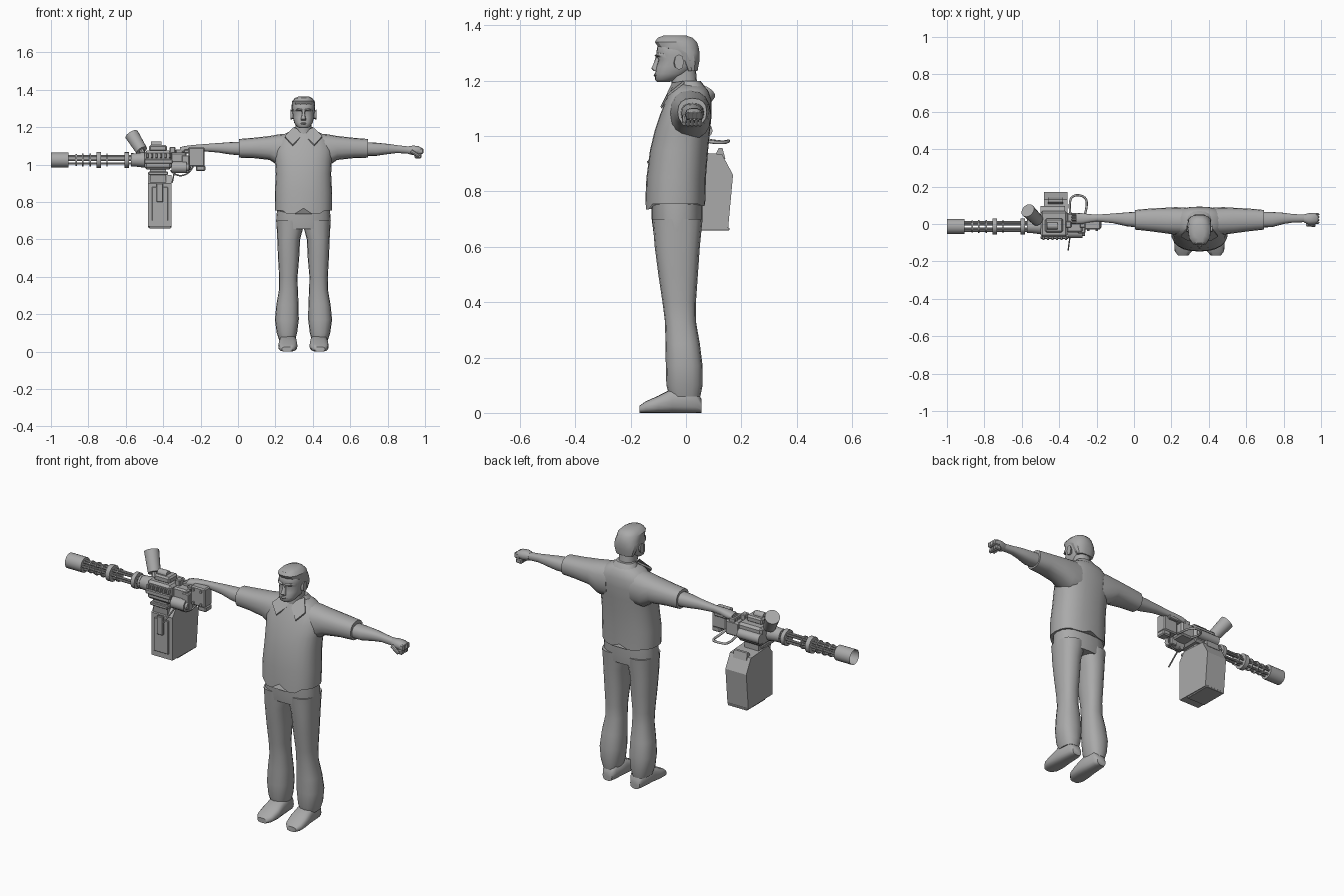
import bpy, bmesh, math
from mathutils import Vector

CX = 0.35      # centre of the figure
GY = -0.013    # barrel axis
BZ = 1.025
grey = bpy.data.materials.new("plain_grey")
grey.diffuse_color = (0.4, 0.4, 0.4, 1)


def finish(name, bm, smooth=40):
    bmesh.ops.recalc_face_normals(bm, faces=bm.faces)
    me = bpy.data.meshes.new(name)
    bm.to_mesh(me)
    bm.free()
    ob = bpy.data.objects.new(name, me)
    bpy.context.collection.objects.link(ob)
    me.materials.append(grey)
    if smooth:
        bpy.ops.object.select_all(action='DESELECT')
        ob.select_set(True)
        bpy.context.view_layer.objects.active = ob
        bpy.ops.object.shade_smooth_by_angle(angle=math.radians(smooth))
    return ob


def loft(name, axis, sections, sides=16, power=2.4, s=1, shape=None, smooth=50):
    """Skin rounded sections (t, u0, u1, v0, v1); x is measured from the figure centre."""
    bm = bmesh.new()
    rings = []
    for k, (t, u0, u1, v0, v1) in enumerate(sections):
        ring = []
        for i in range(sides):
            a = 2 * math.pi * i / sides
            c, d = math.cos(a), math.sin(a)
            u = (u0 + u1) / 2 + (u1 - u0) / 2 * math.copysign(abs(c) ** (2 / power), c)
            v = (v0 + v1) / 2 + (v1 - v0) / 2 * math.copysign(abs(d) ** (2 / power), d)
            p = Vector({'z': (u, v, t), 'x': (t, u, v), 'y': (u, t, v)}[axis])
            if shape:
                shape(k, i, p)
            ring.append(bm.verts.new((CX + s * p.x, p.y, p.z)))
        rings.append(ring)
    for a, b in zip(rings, rings[1:]):
        for i in range(sides):
            j = (i + 1) % sides
            bm.faces.new((a[i], a[j], b[j], b[i]))
    bm.faces.new(rings[0])
    bm.faces.new(rings[-1])
    return finish(name, bm, smooth)


def box(name, x, y, z, bevel=0.004):
    bm = bmesh.new()
    bmesh.ops.create_cube(bm, size=1)
    for v in bm.verts:
        v.co = [(r[0] + r[1]) / 2 + c * (r[1] - r[0]) for c, r in zip(v.co, (x, y, z))]
    if bevel:
        bmesh.ops.bevel(bm, geom=bm.edges[:], offset=bevel, segments=1, affect='EDGES')
    return finish(name, bm, 0)


def rod(name, a, b, r, sides=12, r2=None, hollow=0):
    a, b = Vector(a), Vector(b)
    bm = bmesh.new()
    bmesh.ops.create_cone(bm, cap_ends=True, segments=sides, radius1=r,
                          radius2=r if r2 is None else r2, depth=(b - a).length)
    if hollow:  # sunken bore in the far end
        cap = [f for f in bm.faces if f.normal.z > 0.9]
        bmesh.ops.inset_region(bm, faces=cap, thickness=r * 0.2)
        bmesh.ops.translate(bm, verts=cap[0].verts, vec=(0, 0, -hollow))
    q = (b - a).to_track_quat('Z', 'Y').to_matrix().to_4x4()
    q.translation = (a + b) / 2
    bm.transform(q)
    return finish(name, bm)


def panel(name, outline, width, x0):
    """Side outline in (y, z) extruded along x."""
    bm = bmesh.new()
    f = bm.faces.new([bm.verts.new((x0, y, z)) for y, z in outline])
    r = bmesh.ops.extrude_face_region(bm, geom=[f])
    bmesh.ops.translate(bm, vec=(width, 0, 0), verts=[v for v in r['geom'] if isinstance(v, bmesh.types.BMVert)])
    return finish(name, bm, 0)


def cable(name, pts, r):
    cu = bpy.data.curves.new(name, 'CURVE')
    cu.dimensions = '3D'
    cu.bevel_depth, cu.bevel_resolution, cu.resolution_u = r, 2, 6
    sp = cu.splines.new('NURBS')
    sp.points.add(len(pts) - 1)
    for p, c in zip(sp.points, pts):
        p.co = (*c, 1)
    sp.use_endpoint_u, sp.order_u = True, 3
    cu.materials.append(grey)
    ob = bpy.data.objects.new(name, cu)
    bpy.context.collection.objects.link(ob)


# Shirt with a split hem at front and back
def hem(k, i, p):
    if k == 0 and abs(p.x) < 0.09:
        p.z += 0.012 if abs(p.x) < 0.01 else (-0.02 if p.y < 0 else -0.008)


loft("shirt", 'z', [(.755, -.152, .152, -.147, .07), (.85, -.153, .153, -.143, .072),
     (.95, -.148, .148, -.13, .08), (1.02, -.152, .152, -.113, .087), (1.08, -.158, .158, -.093, .093),
     (1.13, -.14, .14, -.072, .092), (1.165, -.1, .1, -.055, .08), (1.187, -.052, .052, -.045, .06)],
     sides=24, shape=hem)

# Hips
loft("hips", 'z', [(.655, -.143, .143, -.118, .055), (.7, -.146, .146, -.124, .06),
     (.78, -.14, .14, -.125, .06)], sides=20)

for s, side in ((-1, "right"), (1, "left")):
    loft(side + "_sleeve", 'x', [(.07, -.06, .088, .99, 1.168), (.13, -.057, .09, .99, 1.162),
         (.18, -.05, .087, 1.025, 1.153), (.27, -.038, .082, 1.035, 1.143),
         (.345, -.03, .075, 1.037, 1.137)], s=s)
    loft(side + "_trouser_leg", 'z', [(.7, .0, .145, -.122, .06), (.66, .002, .143, -.118, .056),
         (.6, .018, .14, -.113, .05), (.5, .023, .136, -.1, .043), (.4, .032, .13, -.085, .036),
         (.33, .03, .131, -.076, .036), (.25, .026, .145, -.074, .05), (.17, .025, .153, -.073, .06),
         (.1, .034, .143, -.071, .06), (.06, .045, .13, -.06, .052)], s=s)
    loft(side + "_shoe", 'y', [(.056, .055, .11, .0, .05), (.035, .042, .122, 0, .085),
         (-.05, .035, .13, 0, .088), (-.1, .032, .135, 0, .062), (-.145, .04, .132, 0, .042),
         (-.168, .06, .115, 0, .026)], power=2.8, s=s)
    # Collar flaps
    bm = bmesh.new()
    quad = [(.006, -.052, 1.15), (.058, -.088, 1.1), (.1, -.064, 1.145), (.054, -.005, 1.192), (.035, -.046, 1.186)]
    f = bm.faces.new([bm.verts.new((CX + s * x, y, z)) for x, y, z in quad])
    r = bmesh.ops.extrude_face_region(bm, geom=[f])
    bmesh.ops.translate(bm, vec=(0, -.004, .007), verts=[v for v in r['geom'] if isinstance(v, bmesh.types.BMVert)])
    finish(side + "_collar_flap", bm, 0)
    # Ears
    loft(side + "_ear", 'x', [(.055, -.045, -.015, 1.245, 1.285), (.07, -.042, -.008, 1.24, 1.295)], sides=8, s=s)
    # Brow over each eye
    loft(side + "_brow", 'x', [(.008, -.113, -.085, 1.284, 1.297), (.035, -.109, -.08, 1.287, 1.302),
         (.052, -.085, -.06, 1.282, 1.298)], sides=6, s=s)

# Collar band, neck and head
loft("collar_band", 'z', [(1.15, -.085, .085, -.035, .085), (1.18, -.064, .064, -.03, .068),
     (1.2, -.05, .05, -.02, .052)], sides=16)
loft("neck", 'z', [(1.13, -.045, .045, -.06, .05), (1.19, -.043, .043, -.052, .04), (1.25, -.044, .044, -.06, .035)])
loft("head", 'z', [(1.196, -.022, .022, -.104, -.06), (1.203, -.036, .036, -.112, -.035),
     (1.225, -.05, .05, -.112, .01), (1.25, -.056, .056, -.108, .033), (1.275, -.059, .059, -.1, .042),
     (1.293, -.06, .06, -.107, .044), (1.32, -.06, .06, -.105, .043), (1.345, -.05, .05, -.09, .03)], sides=20)
loft("nose", 'z', [(1.236, -.014, .014, -.118, -.09), (1.244, -.014, .014, -.126, -.09),
     (1.262, -.009, .009, -.117, -.09), (1.288, -.007, .007, -.109, -.09)], sides=8)
loft("lips", 'x', [(-.022, -.108, -.095, 1.216, 1.224), (0, -.117, -.095, 1.213, 1.228),
     (.022, -.108, -.095, 1.216, 1.224)], sides=8)
loft("hair", 'z', [(1.235, -.05, .05, .0, .042), (1.27, -.062, .062, -.02, .049),
     (1.3, -.063, .063, -.045, .05), (1.318, -.063, .063, -.1, .048), (1.34, -.06, .06, -.114, .041),
     (1.355, -.047, .047, -.104, .026), (1.364, -.027, .03, -.08, .0)], sides=14, smooth=30)

# Free arm with a closed fist
loft("left_forearm", 'x', [(.32, -.02, .066, 1.047, 1.12), (.39, -.016, .064, 1.047, 1.117),
     (.45, 0, .06, 1.056, 1.111), (.5, .008, .053, 1.062, 1.104), (.57, .01, .05, 1.058, 1.096)])
loft("left_hand", 'x', [(.56, .008, .052, 1.056, 1.098), (.585, -.004, .058, 1.05, 1.103),
     (.615, -.002, .06, 1.052, 1.1), (.635, .002, .056, 1.056, 1.088)], sides=10)
for k in range(4):
    y = .001 + k * .0145
    for part, x, z in (("knuckle", (.955, .991), (1.058, 1.088)), ("fingertip", (.945, .981), (1.034, 1.06))):
        box("left_%s_%d" % (part, k), x, (y, y + .0135), z, .005)
rod("left_thumb", (.925, -.002, 1.072), (.967, -.008, 1.045), .011, 8, .008)

# Arm holding the weapon
loft("right_forearm", 'x', [(.32, -.02, .066, 1.048, 1.123), (.39, -.012, .062, 1.054, 1.12),
     (.46, .004, .056, 1.065, 1.115), (.55, .014, .05, 1.072, 1.108), (.59, .008, .053, 1.07, 1.105),
     (.63, .0, .058, 1.062, 1.1), (.66, .0, .056, 1.06, 1.093)], s=-1)
for k in range(4):
    y = .001 + k * .0145
    box("right_finger_%d" % k, (-.335, -.295), (y, y + .0135), (1.045, 1.082), .005)

# Rotary barrels, clamps and muzzle
rod("muzzle", (-.905, GY, BZ), (-1, GY, BZ), .04, 20, hollow=.07)
for k in range(6):
    a = math.pi / 3 * k
    dy, dz = .022 * math.cos(a), .022 * math.sin(a)
    rod("barrel_%d" % k, (-.93, GY + dy, BZ + dz), (-.57, GY + dy, BZ + dz), .0065, 8)
for x, w, r in ((-.745, .025, .043), (-.83, .006, .034), (-.79, .006, .034), (-.865, .006, .032),
                (-.70, .006, .034), (-.595, .022, .042), (-.565, .012, .036)):
    rod("barrel_clamp", (x - w / 2, GY, BZ), (x + w / 2, GY, BZ), r, 16)
rod("rotor_housing", (-.56, GY, BZ), (-.48, GY, BZ), .034, 16, .044)

# Receiver with top cover and rails
box("receiver", (-.5, -.355), (-.07, .07), (.975, 1.075), .012)
box("receiver_rear", (-.36, -.275), (-.045, .06), (.985, 1.065), .008)
box("top_cover", (-.475, -.38), (-.045, .03), (1.07, 1.105), .008)
rod("sight_drum", (-.465, -.01, 1.105), (-.41, -.01, 1.105), .019, 12)
box("rear_sight", (-.365, -.335), (-.02, .015), (1.06, 1.095))
for k in range(6):
    x = -.49 + k * .024
    box("side_rib_%d" % k, (x, x + .012), (-.085, -.065), (1.035, 1.06), .002)
box("side_rail", (-.5, -.35), (-.08, -.065), (1.005, 1.03))
rod("side_motor", (-.5, .07, 1.02), (-.37, .07, 1.02), .026, 12)
rod("drive_motor", (-.355, -.045, .985), (-.275, -.045, .985), .031, 14)
rod("motor_cap", (-.275, -.045, .985), (-.262, -.045, .985), .02, 12)
rod("spotlight", (-.515, .02, 1.075), (-.568, .072, 1.16), .032, 16, .038)
rod("spotlight_mount", (-.5, .0, 1.04), (-.52, .025, 1.085), .014, 8)

# Rear plate and grip
box("rear_plate", (-.265, -.178), (-.03, .035), (.99, 1.092), .006)
box("rear_plate_foot", (-.225, -.175), (-.025, .03), (.965, .995), .006)
box("top_bridge", (-.29, -.2), (-.02, .05), (1.06, 1.08))
box("trigger_block", (-.3, -.26), (-.05, -.01), (.955, 1.05))
for x in (-.245, -.2):
    for z in (1.005, 1.075):
        rod("plate_bolt", (x, -.038, z), (x, -.028, z), .007, 8)
rod("cocking_lever", (-.34, -.05, .96), (-.352, -.14, .905), .004, 6)
rod("lever_pivot", (-.34, -.06, .965), (-.34, -.02, .965), .014, 8)

# Ammunition box with chute
panel("ammo_box", [(-.055, .67), (.152, .665), (.17, .86), (.13, .935), (-.02, .945), (-.055, .9)], .125, -.48)
box("box_front_panel", (-.46, -.375), (-.063, -.053), (.7, .88), .002)
box("box_latch", (-.435, -.4), (-.075, -.06), (.8, .9), .003)
box("box_base", (-.475, -.36), (.0, .157), (.659, .67), .002)
panel("feed_lip", [(.1, .92), (.142, .918), (.132, .957), (.118, .957)], .08, -.46)
panel("feed_chute", [(-.05, .89), (.05, .92), (.05, 1.0), (-.06, 1.0)], .085, -.47)
box("chute_clamp", (-.48, -.375), (-.07, .03), (.945, .962), .003)

# Cables
cable("power_cable", [(-.34, .05, .99), (-.35, .13, .975), (-.31, .16, .985), (-.25, .14, .975),
                      (-.255, .07, .98), (-.27, .03, 1.0)], .006)
cable("trigger_cable", [(-.36, -.03, .97), (-.33, -.03, .935), (-.26, -.03, .95), (-.24, -.01, .99)], .004)
